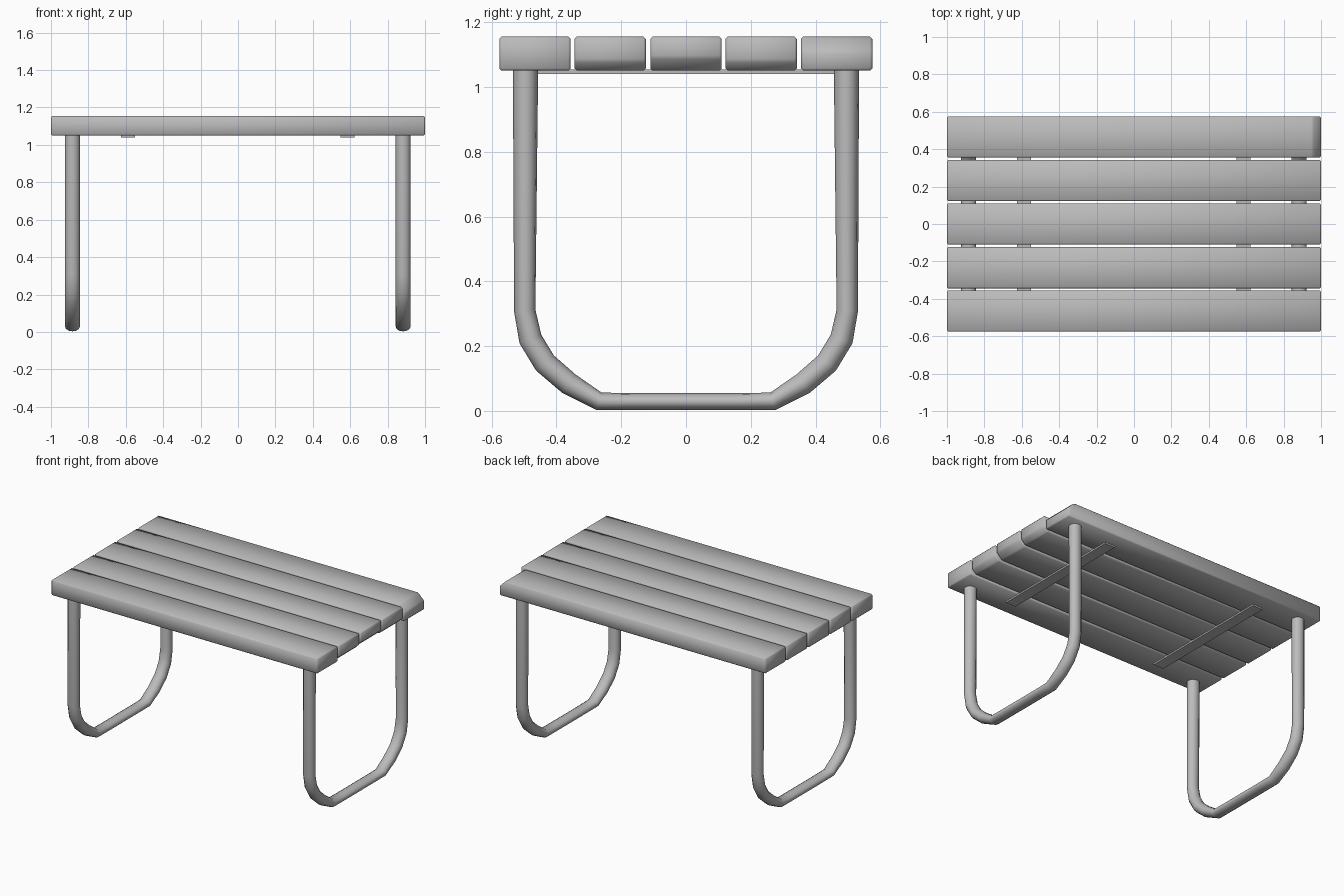
import bpy
import bmesh
import math
from mathutils import Vector

if "Cube" in bpy.data.objects:
    bpy.data.objects.remove(bpy.data.objects["Cube"], do_unlink=True)

# One plain grey for the whole table
GREY = (0.5, 0.5, 0.5, 1)
grey = bpy.data.materials.new("plain_grey")
grey.use_nodes = True
grey.diffuse_color = GREY
grey.node_tree.nodes["Principled BSDF"].inputs["Base Color"].default_value = GREY


def finish(bm, name, bevel=0, angle=60):
    """Turn a bmesh into a shaded object with an optional soft edge."""
    bmesh.ops.recalc_face_normals(bm, faces=bm.faces)
    if bevel:
        bmesh.ops.bevel(bm, geom=bm.edges[:], offset=bevel, segments=1,
                        affect='EDGES')
    mesh = bpy.data.meshes.new(name)
    bm.to_mesh(mesh)
    bm.free()
    mesh.materials.append(grey)
    obj = bpy.data.objects.new(name, mesh)
    bpy.context.collection.objects.link(obj)
    bpy.ops.object.select_all(action='DESELECT')
    obj.select_set(True)
    bpy.context.view_layer.objects.active = obj
    bpy.ops.object.shade_smooth_by_angle(angle=math.radians(angle))
    return obj


def plank(name, profile, y0, y1, bevel):
    """Extrude an x-z side profile from y0 to y1."""
    bm = bmesh.new()
    face = bm.faces.new([bm.verts.new((x, y0, z)) for x, z in profile])
    ext = bmesh.ops.extrude_face_region(bm, geom=[face])
    moved = [v for v in ext["geom"] if isinstance(v, bmesh.types.BMVert)]
    bmesh.ops.translate(bm, verts=moved, vec=(0, y1 - y0, 0))
    return finish(bm, name, bevel)


# Table top: five slats, some with a worn edge on the +x end
LOW, HIGH = 1.05, 1.155
slats = [("front", -0.466, 0, 0), ("front_inner", -0.234, 0.03, 0),
         ("middle", 0, 0.04, 0), ("back_inner", 0.232, 0.03, 0),
         ("back", 0.465, 0, 0.045)]
for label, y, under, over in slats:
    profile = [(-1, HIGH), (-1, LOW)]
    profile += [(1 - under, LOW), (1, LOW + under)] if under else [(1, LOW)]
    profile += [(1, HIGH - over), (1 - over, HIGH)] if over else [(1, HIGH)]
    plank(label + "_slat", profile, y - 0.11, y + 0.11, 0.007)

# Flat straps joining the slats underneath
for side, x in (("left", 0.585), ("right", -0.588)):
    a, b = x - 0.038, x + 0.038
    plank(side + "_strap", [(a, 1.04), (b, 1.04), (b, 1.053), (a, 1.053)],
          -0.47, 0.47, 0)

# Leg path for one half: y, z and tube half-thickness in the bending plane
half = [(0.495, 1.06, 0.039), (0.4975, 0.31, 0.033), (0.48, 0.222, 0.036),
        (0.435, 0.148, 0.036), (0.362, 0.085, 0.035), (0.268, 0.03, 0.028),
        (0.16, 0.029, 0.026)]
path = half + [(-y, z, r) for y, z, r in reversed(half)]
SIDES = 12


def leg_loop(name, x):
    """Sweep a slightly oval ring along the bent leg path."""
    bm = bmesh.new()
    points = [Vector((0, y, z)) for y, z, r in path]
    rings = []
    for i, p in enumerate(points):
        before = (p - points[i - 1]).normalized() if i else Vector()
        after = (points[i + 1] - p).normalized() if i + 1 < len(points) else Vector()
        tangent = (before + after).normalized()
        normal = tangent.cross(Vector((1, 0, 0)))
        ring = []
        for k in range(SIDES):
            t = math.tau * k / SIDES
            offset = normal * math.cos(t) * path[i][2]
            ring.append(bm.verts.new(
                p + offset + Vector((x + 0.04 * math.sin(t), 0, 0))))
        rings.append(ring)
    for a, b in zip(rings, rings[1:]):
        for k in range(SIDES):
            n = (k + 1) % SIDES
            bm.faces.new((a[k], a[n], b[n], b[k]))
    bm.faces.new(rings[0])
    bm.faces.new(rings[-1])
    return finish(bm, name)


leg_loop("left_leg_loop", 0.883)
leg_loop("right_leg_loop", -0.885)
